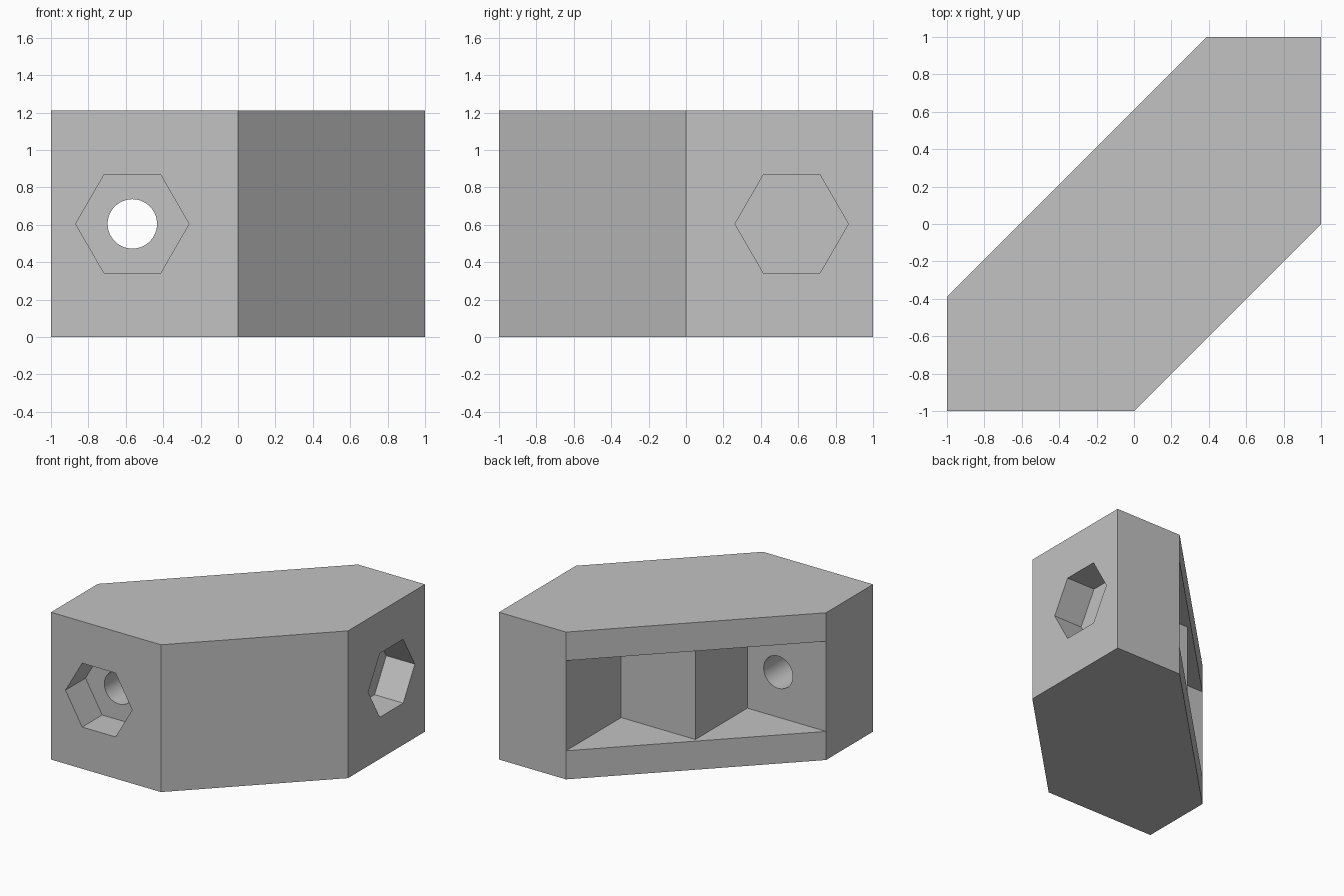
import bpy, bmesh
from math import radians, pi
from mathutils import Matrix, Vector

cube = bpy.data.objects.get("Cube")
if cube:
    bpy.data.objects.remove(cube, do_unlink=True)

HEIGHT = 1.21
MID = HEIGHT / 2
END = 0.39        # where the end faces meet the long rear diagonal
STEP = 0.285      # central corner of the stepped slot
BOLT = 0.565      # bolt axis offset

grey = bpy.data.materials.new("plain grey")
grey.use_nodes = True
colour = (0.54, 0.54, 0.54, 1)
grey.diffuse_color = colour
grey.node_tree.nodes["Principled BSDF"].inputs["Base Color"].default_value = colour


def add_object(name, bm):
    bmesh.ops.recalc_face_normals(bm, faces=bm.faces)
    mesh = bpy.data.meshes.new(name)
    bm.to_mesh(mesh)
    bm.free()
    mesh.materials.append(grey)
    obj = bpy.data.objects.new(name, mesh)
    bpy.context.collection.objects.link(obj)
    return obj


def prism(name, outline, low, high):
    bm = bmesh.new()
    face = bm.faces.new([bm.verts.new((x, y, low)) for x, y in outline])
    out = bmesh.ops.extrude_face_region(bm, geom=[face])
    verts = [v for v in out["geom"] if isinstance(v, bmesh.types.BMVert)]
    bmesh.ops.translate(bm, verts=verts, vec=(0, 0, high - low))
    return add_object(name, bm)


def bore(name, radius, sides, start, end, direction):
    """Straight cutter along a bolt axis, start and end measured from the centre."""
    bm = bmesh.new()
    bmesh.ops.create_cone(bm, cap_ends=True, segments=sides, radius1=radius,
                          radius2=radius, depth=end - start)
    # put a corner of the hexagon sideways, then lay the axis along the bolt
    corner = max(bm.verts, key=lambda v: v.co.x).co
    bm.transform(Matrix.Rotation(-Vector((1, 0)).angle_signed(corner.xy) * -1, 4, "Z"))
    bm.transform(Matrix.Rotation(pi / 2, 4, "X"))
    bm.transform(Matrix.Translation((-BOLT, -(start + end) / 2, MID)))
    if direction == "side":  # mirror across the diagonal of the bracket
        bm.transform(Matrix(((0, -1, 0, 0), (-1, 0, 0, 0), (0, 0, 1, 0), (0, 0, 0, 1))))
    return add_object(name, bm)


# Solid corner block
body = prism("corner_bracket", [(-1, -1), (0, -1), (1, 0), (1, 1), (END, 1), (-1, -END)],
             0, HEIGHT)

# Stepped slot in the long rear face
cutters = [prism("slot_cutter", [(END, 1.3), (END, STEP), (-STEP, STEP), (-STEP, -END),
                                 (-1.3, -END), (-1.3, 1.3)], 0.235, HEIGHT - 0.235)]

# Nut recesses and bolt holes in both end faces
for side in ("front", "side"):
    cutters.append(bore(side + "_nut_cutter", 0.303, 6, 0.74, 1.2, side))
    cutters.append(bore(side + "_bolt_cutter", 0.132, 64, 0.3, 0.9, side))

bpy.context.view_layer.objects.active = body
body.select_set(True)
for cutter in cutters:
    cutter.hide_render = True
    mod = body.modifiers.new(cutter.name, "BOOLEAN")
    mod.operation = "DIFFERENCE"
    mod.solver = "EXACT"
    mod.object = cutter
    bpy.ops.object.modifier_apply(modifier=mod.name)
    bpy.data.objects.remove(cutter, do_unlink=True)

bpy.ops.object.shade_smooth_by_angle(angle=radians(25))
